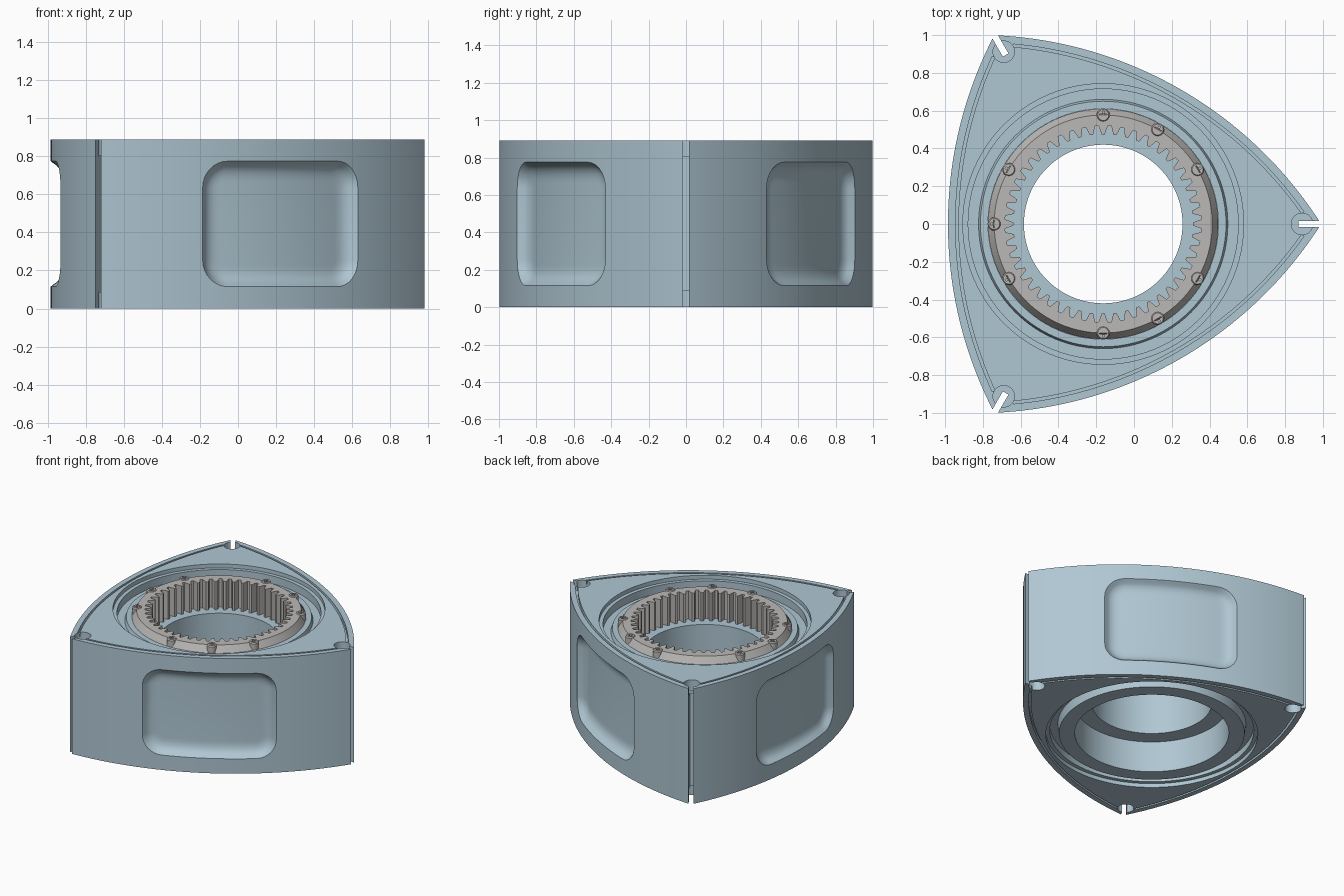
import bpy, bmesh
from math import sin, cos, pi, radians, asin, sqrt
from mathutils import Matrix

cube = bpy.data.objects.get("Cube")
if cube:
    bpy.data.objects.remove(cube)

AXIS_X = -0.163            # rotor axis position
H = 0.89                   # rotor height
APEX, MID = 1.154, 0.822   # apex radius and flank centre radius
half_chord = APEX * sin(radians(60))
sag = MID - APEX / 2
RF = (half_chord ** 2 + sag ** 2) / (2 * sag)   # flank arc radius


def material(name, rgb):
    m = bpy.data.materials.new(name)
    m.use_nodes = True
    m.diffuse_color = (*rgb, 1)
    bsdf = m.node_tree.nodes["Principled BSDF"]
    bsdf.inputs["Base Color"].default_value = (*rgb, 1)
    bsdf.inputs["Roughness"].default_value = 0.6
    return m


blue = material("pale steel blue", (0.43, 0.57, 0.65))
grey = material("warm grey steel", (0.50, 0.485, 0.47))


def make(name, bm, mat, turn=0.0):
    bmesh.ops.recalc_face_normals(bm, faces=bm.faces)
    bm.transform(Matrix.Rotation(turn, 4, 'Z'))
    me = bpy.data.meshes.new(name)
    bm.to_mesh(me)
    bm.free()
    me.materials.append(mat)
    ob = bpy.data.objects.new(name, me)
    bpy.context.collection.objects.link(ob)
    return ob


def loft(rings, cap=True, closed=False):
    """Skin a list of equal-length point loops."""
    bm = bmesh.new()
    loops = [[bm.verts.new(p) for p in r] for r in rings]
    pairs = list(zip(loops, loops[1:]))
    if closed:
        pairs.append((loops[-1], loops[0]))
    n = len(loops[0])
    for a, b in pairs:
        for i in range(n):
            j = (i + 1) % n
            bm.faces.new((a[i], a[j], b[j], b[i]))
    if cap and not closed:
        bm.faces.new(loops[0])
        bm.faces.new(loops[-1])
    return bm


def prism(points, z0, z1):
    return loft([[(x, y, z) for x, y in points] for z in (z0, z1)])


def circle(r, n, cx=0.0):
    return [(cx + r * cos(2 * pi * i / n), r * sin(2 * pi * i / n)) for i in range(n)]


def box(x0, x1, w, z0, z1):
    return prism([(x0, -w), (x1, -w), (x1, w), (x0, w)], z0, z1)


def flank(angle, depth=0.0):
    """Point on the +x flank, measured from the flank arc centre."""
    r = RF - depth
    return MID - RF + r * cos(angle), r * sin(angle)


def cut(ob, cutter):
    cutter.hide_render = True
    mod = ob.modifiers.new("cut", 'BOOLEAN')
    mod.operation, mod.solver, mod.object = 'DIFFERENCE', 'EXACT', cutter
    bpy.context.view_layer.objects.active = ob
    bpy.ops.object.modifier_apply(modifier=mod.name)
    bpy.data.objects.remove(cutter)


def smooth(ob, angle=30):
    bpy.ops.object.select_all(action='DESELECT')
    ob.select_set(True)
    bpy.context.view_layer.objects.active = ob
    bpy.ops.object.shade_smooth_by_angle(angle=radians(angle))


# Rotor body: three bowed flanks
end = asin(half_chord / RF)
STEPS = 40
outline = []
for k in range(3):
    a = radians(60 + 120 * k)
    for i in range(STEPS):
        x, y = flank(-end + 2 * end * i / STEPS)
        outline.append((x * cos(a) - y * sin(a), x * sin(a) + y * cos(a)))
body = make("rotor_body", prism(outline, 0, H), blue)

# Central opening: bottom seal steps, counterbore, web, gear seat, top seal steps
bore_profile = [
    (0.743, -0.05), (0.743, 0.03), (0.715, 0.03), (0.715, 0.08), (0.66, 0.08),
    (0.65, 0.01), (0.54, 0.01), (0.54, 0.25), (0.42, 0.25), (0.42, 0.66),
    (0.61, 0.66), (0.61, 0.83), (0.65, 0.83), (0.66, 0.80), (0.715, 0.80),
    (0.715, 0.86), (0.743, 0.86), (0.743, H + 0.05)]
rings = [[(x, y, z) for x, y in circle(r, 96)] for r, z in bore_profile]
cut(body, make("bore_cutter", loft(rings), blue))


# Flank pocket: rounded rectangle wrapped on the flank, filleted to its floor
def pocket():
    a, b, rad = 0.475, 0.33, 0.14
    profile = [(-0.01, -0.05), (-0.01, -0.012), (0.01, 0.012), (0.022, 0.03),
               (0.038, 0.044), (0.06, 0.054), (0.085, 0.059), (0.11, 0.06)]
    loops = []
    for inset, depth in profile:
        w, h, r = a - inset, b - inset, rad - inset
        top = [(-w + r - r * cos(t), h - r + r * sin(t))
               for t in [pi / 2 * i / 8 for i in range(9)]]
        top += [((w - r) * (i / 8 - 1), h) for i in range(1, 8)]
        top += [(0, h)] + [(-t, z) for t, z in reversed(top)]
        pts = top + [(t, -z) for t, z in reversed(top)]
        loops.append([(*flank(t / RF, depth), H / 2 + z) for t, z in pts])
    bm = loft(loops, cap=False)
    bm.verts.ensure_lookup_table()
    n = len(loops[0])
    for base in (0, n * (len(loops) - 1)):
        for i in range(n // 2 - 1):
            ids = (i, i + 1, n - 2 - i, n - 1 - i)
            bm.faces.new([bm.verts[base + q] for q in ids])
    return bm


# Side seal groove: thin bar parallel to the flank
def groove(z0, z1):
    e = asin(0.905 / RF)
    ts = [-e + 2 * e * i / STEPS for i in range(STEPS + 1)]
    inner = [flank(t, 0.055) for t in ts]
    outer = [flank(t, 0.040) for t in reversed(ts)]
    return prism(inner + outer, z0, z1)


for k in range(3):
    side, corner = radians(60 + 120 * k), radians(120 * k)
    cut(body, make("pocket_cutter", pocket(), blue, side))
    for z0, z1 in ((H - 0.03, H + 0.05), (-0.05, 0.03)):
        cut(body, make("groove_cutter", groove(z0, z1), blue, side))
    for z0, z1 in ((H - 0.085, H + 0.06), (-0.06, 0.085)):
        cut(body, make("corner_cutter", prism(circle(0.057, 32, 1.053), z0, z1), blue, corner))
    cut(body, make("slot_cutter", box(1.033, 1.3, 0.017, -0.1, H + 0.1), blue, corner))
smooth(body)

# Internal ring gear with a chamfered outer edge
TEETH = 48
angles, inner_r = [], []
for k in range(TEETH):
    for frac, r in ((-0.36, 0.52), (-0.13, 0.475), (0.13, 0.475), (0.36, 0.52)):
        angles.append(2 * pi * (k + frac) / TEETH)
        inner_r.append(r)


def ring(radii, z):
    return [(r * cos(t), r * sin(t), z) for r, t in zip(radii, angles)]


n = len(angles)
TOP = 0.88
gear = make("ring_gear", loft([
    ring(inner_r, 0.661), ring(inner_r, TOP), ring([0.577] * n, TOP),
    ring([0.609] * n, 0.825), ring([0.609] * n, 0.661)], closed=True), grey)
smooth(gear, 25)

# Cross-head screws in three groups of three
screw_rings = [[(x, y, z) for x, y in circle(r, 24)]
               for r, z in ((0.035, 0.80), (0.035, 0.878), (0.029, 0.886))]
screw = make("screw_1", loft(screw_rings), grey)
for turn in (0, pi / 2):
    cut(screw, make("cross_cutter", box(-0.02, 0.02, 0.005, 0.868, 0.9), grey, turn))
smooth(screw)
screws = [screw]
for i in range(2, 10):
    s = bpy.data.objects.new(f"screw_{i}", screw.data)
    bpy.context.collection.objects.link(s)
    screws.append(s)
spots = [g + d for g in (60, 180, 300) for d in (-30, 0, 30)]
for s, deg in zip(screws, spots):
    a = radians(deg)
    s.location = (AXIS_X + 0.577 * cos(a), 0.577 * sin(a), 0)
    s.rotation_euler.z = a

# Place the rotor axis
for ob in (body, gear):
    ob.location.x = AXIS_X
